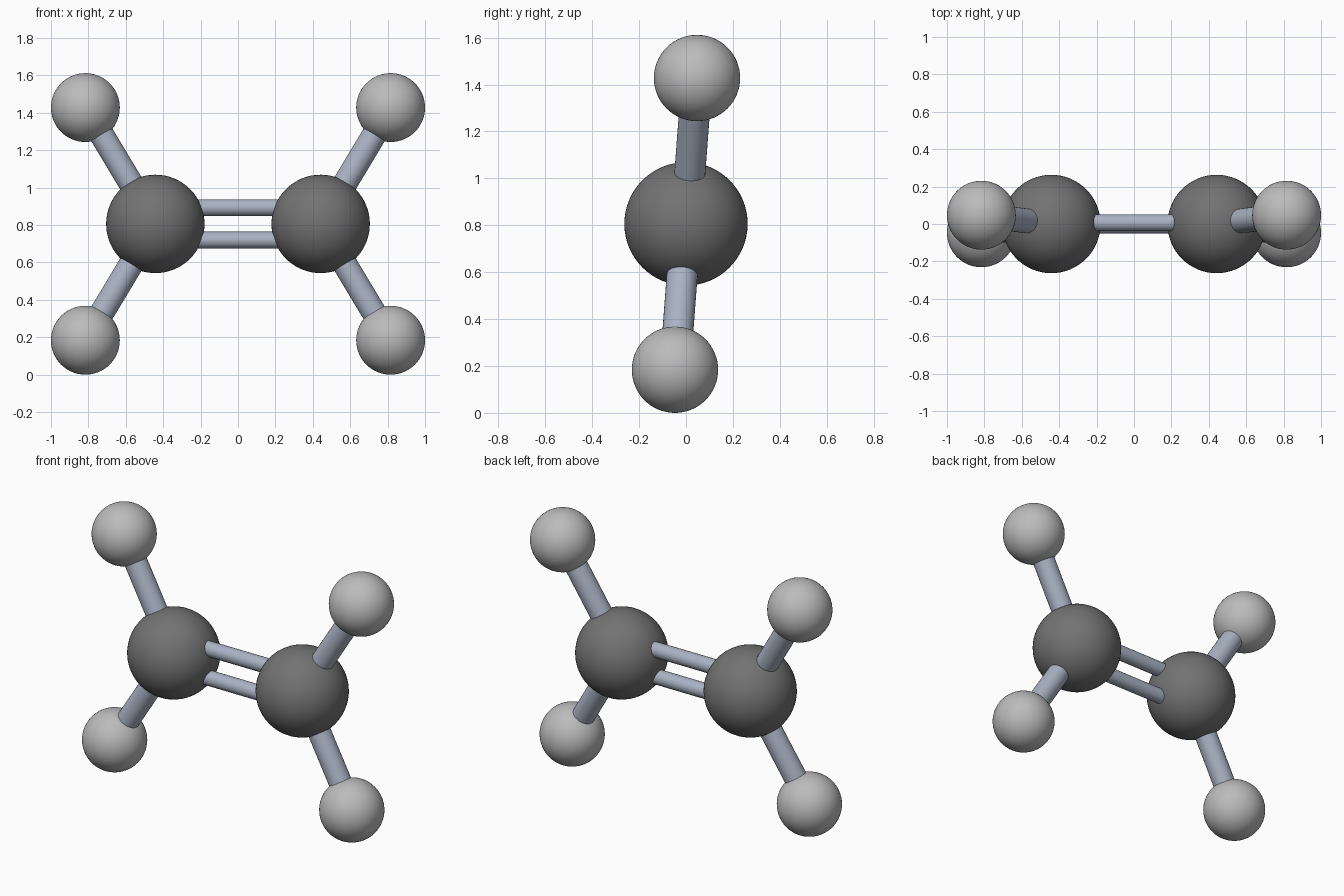
import bpy
from mathutils import Vector

if "Cube" in bpy.data.objects:
    bpy.data.objects.remove(bpy.data.objects["Cube"])

MID_Z = 0.806
CARBON_X, CARBON_R = 0.442, 0.263
HYDRO_X, HYDRO_R = 0.816, 0.184
TILT = Vector((0, 0.047, 0.622))      # offset of upper hydrogens, plane slightly tilted
BOND_R, DOUBLE_R, DOUBLE_GAP = 0.066, 0.045, 0.087


def material(name, color):
    m = bpy.data.materials.new(name)
    m.diffuse_color = color
    m.use_nodes = True
    m.node_tree.nodes["Principled BSDF"].inputs["Base Color"].default_value = m.diffuse_color
    return m


bond_mat = material("bond_blue_grey", (0.40, 0.45, 0.55, 1))
carbon_mat = material("dark_grey", (0.17, 0.17, 0.17, 1))
hydrogen_mat = material("light_grey", (0.50, 0.50, 0.50, 1))


def finish(name, mat):
    ob = bpy.context.object
    ob.name = name
    ob.data.materials.append(mat)
    bpy.ops.object.shade_smooth_by_angle()


def atom(name, pos, radius, mat):
    bpy.ops.mesh.primitive_uv_sphere_add(segments=64, ring_count=32, radius=radius, location=pos)
    finish(name, mat)


def bond(name, a, b, radius):
    d = b - a
    bpy.ops.mesh.primitive_cylinder_add(vertices=32, radius=radius, depth=d.length,
                                        location=(a + b) / 2,
                                        rotation=d.to_track_quat('Z', 'Y').to_euler())
    finish(name, bond_mat)


# Two carbons, each with an upper and a lower hydrogen
for sx, side in ((-1, "left"), (1, "right")):
    c = Vector((sx * CARBON_X, 0, MID_Z))
    atom(f"carbon_{side}", c, CARBON_R, carbon_mat)
    for sz, level in ((1, "upper"), (-1, "lower")):
        h = Vector((sx * HYDRO_X, 0, MID_Z)) + TILT * sz
        atom(f"hydrogen_{level}_{side}", h, HYDRO_R, hydrogen_mat)
        bond(f"single_bond_{level}_{side}", c, h, BOND_R)

# Double bond between the carbons
for s, level in ((1, "upper"), (-1, "lower")):
    off = Vector((0, 0, MID_Z)) + TILT.normalized() * DOUBLE_GAP * s
    bond(f"double_bond_{level}", off - Vector((CARBON_X, 0, 0)), off + Vector((CARBON_X, 0, 0)), DOUBLE_R)
